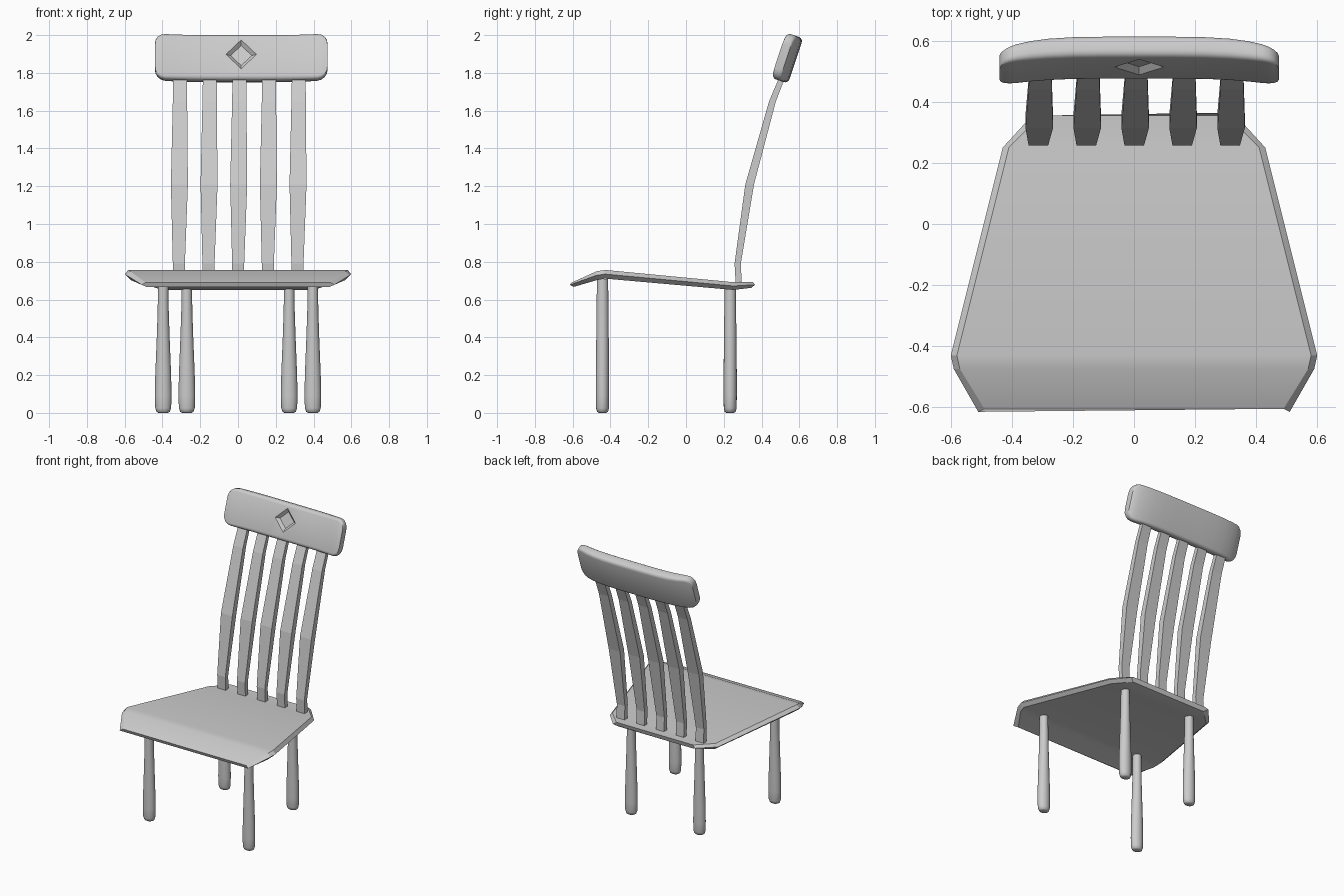
import bpy, bmesh, math

cube = bpy.data.objects.get("Cube")
if cube:
    bpy.data.objects.remove(cube, do_unlink=True)

grey = bpy.data.materials.new("plain_grey")
grey.use_nodes = True
COLOUR = (0.6, 0.6, 0.6, 1)
grey.diffuse_color = COLOUR
grey.node_tree.nodes["Principled BSDF"].inputs["Base Color"].default_value = COLOUR


def loft(name, rings, smooth=None):
    """Skin a list of closed rings and cap both ends."""
    bm = bmesh.new()
    loops = [[bm.verts.new(p) for p in ring] for ring in rings]
    n = len(loops[0])
    for a, b in zip(loops, loops[1:]):
        for i in range(n):
            j = (i + 1) % n
            bm.faces.new((a[i], a[j], b[j], b[i]))
    bm.faces.new(loops[0][::-1])
    bm.faces.new(loops[-1])
    bmesh.ops.recalc_face_normals(bm, faces=bm.faces)
    mesh = bpy.data.meshes.new(name)
    bm.to_mesh(mesh)
    bm.free()
    mesh.materials.append(grey)
    obj = bpy.data.objects.new(name, mesh)
    bpy.context.collection.objects.link(obj)
    if smooth:
        shade(obj, smooth)
    return obj


def activate(obj):
    bpy.ops.object.select_all(action="DESELECT")
    obj.select_set(True)
    bpy.context.view_layer.objects.active = obj


def shade(obj, degrees):
    activate(obj)
    bpy.ops.object.shade_smooth_by_angle(angle=math.radians(degrees))


# Seat: cross-sections from front to back (y, half width, top z, rim z, bottom z)
seat_rows = [
    (-0.605, 0.51, 0.690, 0.678, 0.667),
    (-0.475, 0.59, 0.749, 0.728, 0.702),
    (-0.430, 0.60, 0.757, 0.735, 0.711),
    (0.250, 0.43, 0.692, 0.672, 0.651),
    (0.355, 0.325, 0.693, 0.678, 0.662),
]
seat_rings = []
for k, (y, w, top, rim, low) in enumerate(seat_rows):
    end = {0: -0.01, len(seat_rows) - 1: 0.01}.get(k, 0)
    seat_rings.append([(-w, y + end, rim), (-w + 0.02, y, top), (w - 0.02, y, top),
                       (w, y + end, rim), (w - 0.025, y - end, low), (-w + 0.025, y - end, low)])
loft("seat", seat_rings, 22)

# Legs: turned club shapes (z, x radius, y radius)
leg_profile = [(0, 0.025, 0.02), (0.006, 0.035, 0.029), (0.025, 0.042, 0.034),
               (0.09, 0.044, 0.035), (0.2, 0.042, 0.035), (0.4, 0.034, 0.033),
               (0.55, 0.029, 0.031), (0.67, 0.028, 0.03)]
for label, x, y, height in (("front", 0.396, -0.442, 0.71), ("back", 0.271, 0.234, 0.67)):
    for side, sign in (("left", 1), ("right", -1)):
        rings = []
        for z, rx, ry in leg_profile:
            z = height if z == leg_profile[-1][0] else z
            rings.append([(sign * x + rx * math.cos(a), y + ry * math.sin(a), z)
                          for a in (math.tau * i / 20 for i in range(20))])
        loft(f"{label}_{side}_leg", rings, 45)

# Back slats: bent flat bars (z, front y, back y, half width)
slat_rows = [(0.67, 0.264, 0.296, 0.031), (0.79, 0.257, 0.290, 0.032),
             (1.21, 0.314, 0.360, 0.045), (1.65, 0.440, 0.476, 0.038),
             (1.84, 0.520, 0.550, 0.036)]
for k in range(-2, 3):
    rings = []
    for z, front, back, w in slat_rows:
        c = k * 0.157 + 0.007 * (z - 0.67)
        rings.append([(c - w, front, z), (c + w, front, z), (c + w, back, z), (c - w, back, z)])
    loft(f"back_slat_{k + 3}", rings)

# Headrest: tilted, curved board with rounded edges
MID_X, MID_Y, MID_Z, HALF = 0.017, 0.545, 1.875, 0.457
TILT = math.radians(18.4)


def board_point(x, u, v):
    """u runs up the tilted board, v runs towards its back."""
    return (MID_X + x, MID_Y + u * math.sin(TILT) + v * math.cos(TILT),
            MID_Z + u * math.cos(TILT) - v * math.sin(TILT))


def board_ring(x):
    s = abs(x) / HALF
    d, r = HALF - abs(x), 0.055
    height = 0.126 - (r - math.sqrt(r * r - (r - d) ** 2) if d < r else 0)
    thick = 0.037 - 0.014 * s ** 6
    bow = -0.035 * s ** 4
    edge = 0.62 * thick
    ring = []
    for su, sv, start in ((1, 1, 0), (-1, 1, 90), (-1, -1, 180), (1, -1, 270)):
        for i in range(4):
            a = math.radians(start + 30 * i)
            ring.append(board_point(x, su * (height - edge) + edge * math.cos(a),
                                    bow + sv * (thick - edge) + edge * math.sin(a)))
    return ring


half_stations = [HALF - d for d in (0, 0.004, 0.015, 0.032, 0.055, 0.1, 0.16, 0.24, 0.34)]
stations = [-x for x in half_stations] + [0] + half_stations[::-1]
headrest = loft("headrest", [board_ring(x) for x in stations])

# Diamond recess cut into the front of the headrest
diamond = []
for v, size in ((-0.06, 0.109), (-0.017, 0.056)):
    diamond.append([board_point(size * cx, 0.012 + size * cu, v)
                    for cx, cu in ((1, 0), (0, 1), (-1, 0), (0, -1))])
cutter = loft("diamond_cutter", diamond)
cutter.hide_render = True
cut = headrest.modifiers.new("diamond_recess", "BOOLEAN")
cut.object = cutter
cut.operation = "DIFFERENCE"
cut.solver = "EXACT"
activate(headrest)
bpy.ops.object.modifier_apply(modifier=cut.name)
bpy.data.objects.remove(cutter, do_unlink=True)
shade(headrest, 35)
